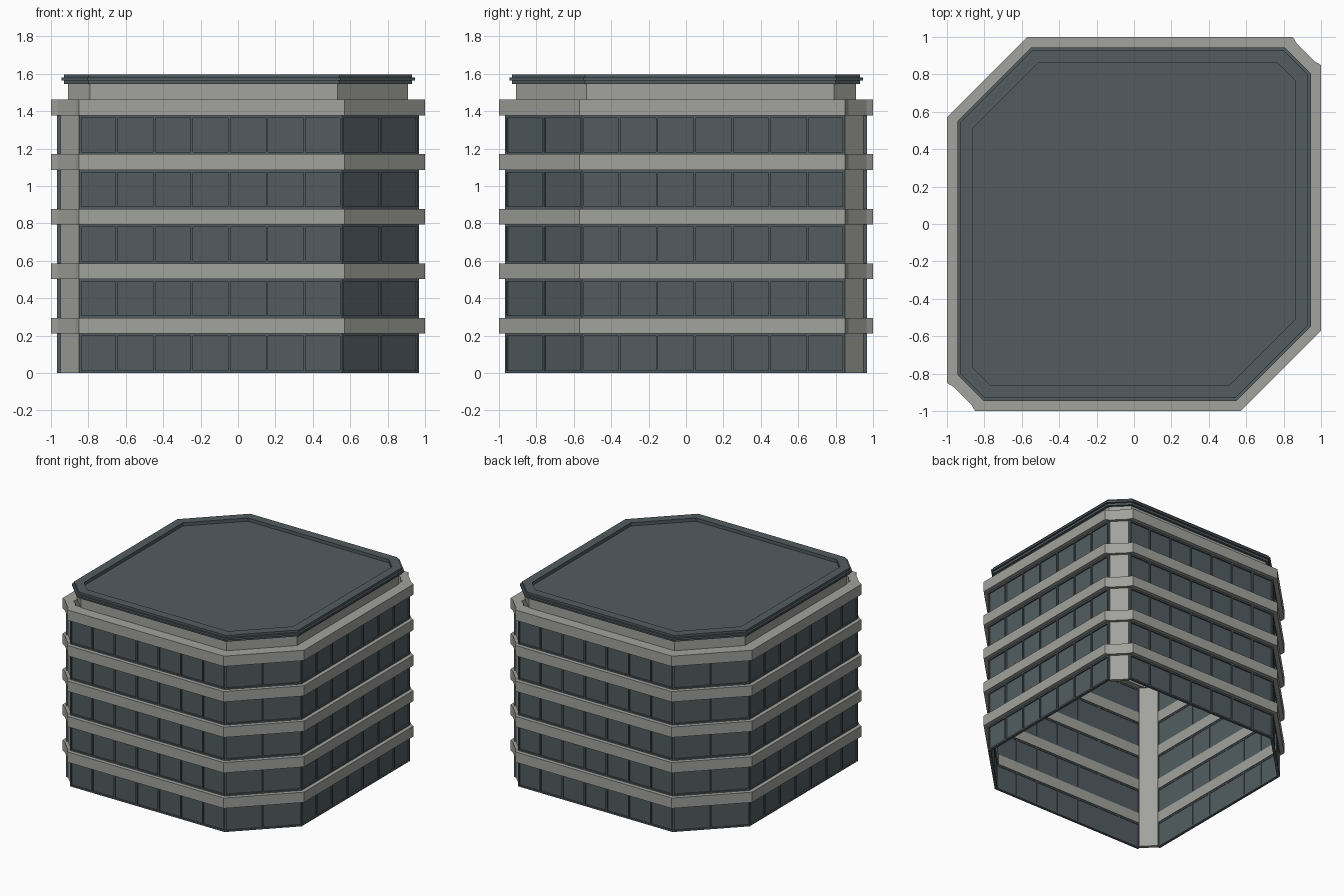
import bpy, bmesh
from mathutils import Vector

if "Cube" in bpy.data.objects:
    bpy.data.objects.remove(bpy.data.objects["Cube"])


def material(name, rgb):
    m = bpy.data.materials.new(name)
    m.diffuse_color = (*rgb, 1)
    m.use_nodes = True
    m.node_tree.nodes["Principled BSDF"].inputs["Base Color"].default_value = m.diffuse_color
    return m


STONE = material("warm_grey_concrete", (0.36, 0.36, 0.34))
SLATE = material("slate_glass", (0.085, 0.108, 0.118))


def finish(name, bm, mat):
    bmesh.ops.recalc_face_normals(bm, faces=bm.faces[:])
    me = bpy.data.meshes.new(name)
    bm.to_mesh(me)
    bm.free()
    me.materials.append(mat)
    ob = bpy.data.objects.new(name, me)
    bpy.context.collection.objects.link(ob)
    return ob


def outline(h, notch=False):
    """Half-size h plan: two wide and two narrow cut corners."""
    b = 0.57 - 0.414 * (1 - h)
    if notch:
        s = 0.85
        half = [(-h + 0.035, -0.87), (-0.87, -h + 0.035), (-s, -h), (b, -h), (h, -b), (h, s)]
    else:
        s = 0.805 - 0.414 * (0.945 - h)
        half = [(-s, -h), (b, -h), (h, -b), (h, s)]
    return half + [(-x, -y) for x, y in half]


def loft(name, loops, mat, closed=True, cap=False):
    """Join (outline, z) loops with quads."""
    bm = bmesh.new()
    rows = [[bm.verts.new((x, y, z)) for x, y in pts] for pts, z in loops]
    n = len(rows[0])
    pairs = list(zip(rows, rows[1:])) + ([(rows[-1], rows[0])] if closed else [])
    for a, b in pairs:
        for i in range(n):
            j = (i + 1) % n
            bm.faces.new((a[i], a[j], b[j], b[i]))
    if cap:
        bm.faces.new(rows[-1])
    return finish(name, bm, mat)


def prism(bm, base, z0, z1):
    lo = [bm.verts.new((p[0], p[1], z0)) for p in base]
    hi = [bm.verts.new((p[0], p[1], z1)) for p in base]
    n = len(base)
    bm.faces.new(lo[::-1])
    bm.faces.new(hi)
    for i in range(n):
        j = (i + 1) % n
        bm.faces.new((lo[i], lo[j], hi[j], hi[i]))


FLOORS, STEP, GLASS_H, BAND_H = 5, 0.2915, 0.21, 0.085

# Projecting floor bands, the top one reaching in to the upper wall
for f in range(FLOORS):
    z0 = f * STEP + GLASS_H
    z1 = z0 + BAND_H
    inner = 0.90 if f == FLOORS - 1 else 0.94
    o, i = outline(1.0, True), outline(inner, True)
    loft(f"floor_band_{f + 1}", [(o, z0), (o, z1), (i, z1), (i, z0)], STONE)

# Narrow corner columns
for k in (-1, 1):
    bm = bmesh.new()
    prism(bm, [(k * 0.95, k * 0.85), (k * 0.85, k * 0.95), (k * 0.83, k * 0.93), (k * 0.93, k * 0.83)], 0, 1.46)
    finish("corner_column", bm, STONE)

# Window walls: three straight runs per half, mirrored by half turn
R = 0.968
B = 0.57 - 0.414 * (1 - R)
half = [((-0.85, -R), (B, -R), 7), ((B, -R), (R, -B), 2), ((R, -B), (R, 0.85), 7)]
runs = half + [((-a[0], -a[1]), (-b[0], -b[1]), n) for a, b, n in half]
glass, frame = bmesh.new(), bmesh.new()
T = 0.006  # half width of a mullion

for a, b, panes in runs:
    a, b = Vector(a), Vector(b)
    length = (b - a).length
    u = (b - a) / length
    inward = Vector((-u.y, u.x))

    def bar(bm, u0, u1, d0, d1, z0, z1):
        prism(bm, [a + u * u0 + inward * d0, a + u * u1 + inward * d0,
                   a + u * u1 + inward * d1, a + u * u0 + inward * d1], z0, z1)

    for f in range(FLOORS):
        z0 = f * STEP + (0.003 if f else 0)
        z1 = f * STEP + GLASS_H
        bar(glass, 0, length, 0.011, 0.018, z0, z1)
        bar(frame, 0, length, 0, 0.022, z0, z0 + 0.012)
        bar(frame, 0, length, 0, 0.022, z1 - 0.012, z1)
        for p in range(panes + 1):
            c = min(max(length * p / panes, T), length - T)
            bar(frame, c - T, c + T, 0, 0.022, z0 + 0.012, z1 - 0.012)

finish("window_glass", glass, SLATE)
finish("window_frames", frame, SLATE)

# Set-back wall under the roof
o, i = outline(0.91), outline(0.89)
loft("upper_wall", [(o, 1.455), (o, 1.545), (i, 1.545), (i, 1.455)], STONE)

# Roof with stepped edge and shallow recessed deck
profile = [(0.885, 1.545), (0.93, 1.545), (0.93, 1.563), (0.945, 1.563), (0.945, 1.579),
           (0.93, 1.579), (0.93, 1.597), (0.86, 1.597), (0.86, 1.57)]
loft("roof", [(outline(h), z) for h, z in profile], SLATE, closed=False, cap=True)
